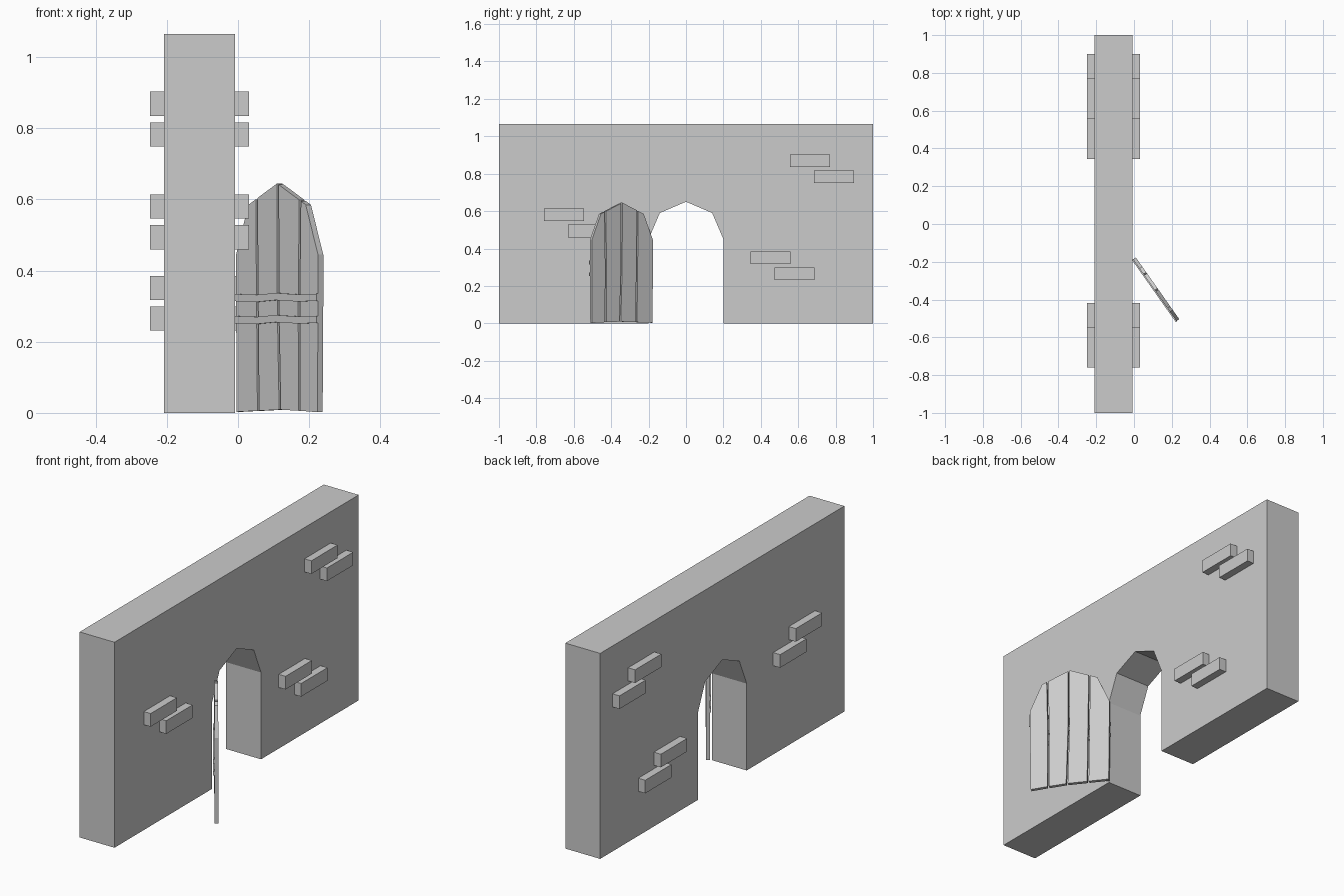
import bpy, bmesh
from mathutils import Matrix, Vector

if "Cube" in bpy.data.objects:
    bpy.data.objects.remove(bpy.data.objects["Cube"])


def prism(name, outline, depth, matrix=None):
    """Extrude a (horizontal, z) outline along local x; local y is horizontal."""
    bm = bmesh.new()
    lo, hi = depth
    face = bm.faces.new([bm.verts.new((lo, h, z)) for h, z in outline])
    ext = bmesh.ops.extrude_face_region(bm, geom=[face])
    verts = [g for g in ext["geom"] if isinstance(g, bmesh.types.BMVert)]
    bmesh.ops.translate(bm, verts=verts, vec=(hi - lo, 0, 0))
    bmesh.ops.recalc_face_normals(bm, faces=bm.faces)
    mesh = bpy.data.meshes.new(name)
    bm.to_mesh(mesh)
    bm.free()
    obj = bpy.data.objects.new(name, mesh)
    bpy.context.collection.objects.link(obj)
    if matrix:
        obj.matrix_world = matrix
    return obj


def rect(h0, h1, z0, z1):
    return [(h0, z0), (h1, z0), (h1, z1), (h0, z1)]


# Wall with a five-sided arch opening
ARCH = [(-0.2, 0.45), (-0.14, 0.59), (0, 0.65), (0.14, 0.59), (0.2, 0.45)]
prism("wall", [(-1, 0), (-0.2, 0)] + ARCH + [(0.2, 0), (1, 0), (1, 1.065), (-1, 1.065)],
      (-0.208, -0.008))

# Pairs of bricks standing proud of both wall faces
for y, z in [(0.556, 0.835), (0.345, 0.317), (-0.76, 0.546)]:
    for dy, dz in [(0, 0), (0.128, -0.086)]:
        prism("brick", rect(y + dy, y + dy + 0.215, z + dz, z + dz + 0.068), (-0.248, 0.031))

# Door frame of reference: local y runs from the hinge to the free edge
along = Vector((0.576, -0.818, 0)).normalized()
normal = Vector((-along.y, along.x, 0))      # points to the back of the door
door = Matrix.Identity(4)
for i, axis in enumerate((normal, along, Vector((0, 0, 1)))):
    door.col[i][:3] = axis
door.translation = (0.002, -0.182, 0)

TOP = [(h + 0.2, z - 0.005) for h, z in ARCH]


def top(u):
    for (u0, z0), (u1, z1) in zip(TOP, TOP[1:]):
        if u <= u1:
            return z0 + (z1 - z0) * (u - u0) / (u1 - u0)
    return TOP[-1][1]


# Uneven planks: each seam gives its position at the bottom, middle and top
seams = [(0.003, 0, 0), (0.108, 0.104, 0.1), (0.214, 0.205, 0.204),
         (0.309, 0.307, 0.312), (0.397, 0.4, 0.4)]
floor = [0.003, 0.006, 0.009, 0.006, 0.002]
GAP = 0.004
for i in range(4):
    lb, lm, lt = [u + (GAP if i else 0) for u in seams[i]]
    rb, rm, rt = [u - (GAP if i < 3 else 0) for u in seams[i + 1]]
    peaks = [(u, z) for u, z in TOP if lt + 0.005 < u < rt - 0.005]
    outline = [(rb, floor[i + 1]), (rm, 0.3), (rt, top(rt))] + peaks[::-1]
    outline += [(lt, top(lt)), (lm, 0.3), (lb, floor[i])]
    prism("door_plank", outline, (-0.009, 0.009), door)

# Slightly bent straps across the front of the door
for z in (0.252, 0.314):
    us = (0.0, 0.11, 0.2, 0.31, 0.402)
    wave = (0, -0.002, 0.003, -0.001, 0.001)
    lower = [(u, z + w) for u, w in zip(us, wave)]
    upper = [(u, z + w + 0.02) for u, w in zip(us, wave)]
    prism("door_strap", lower + upper[::-1], (-0.015, -0.007), door)
